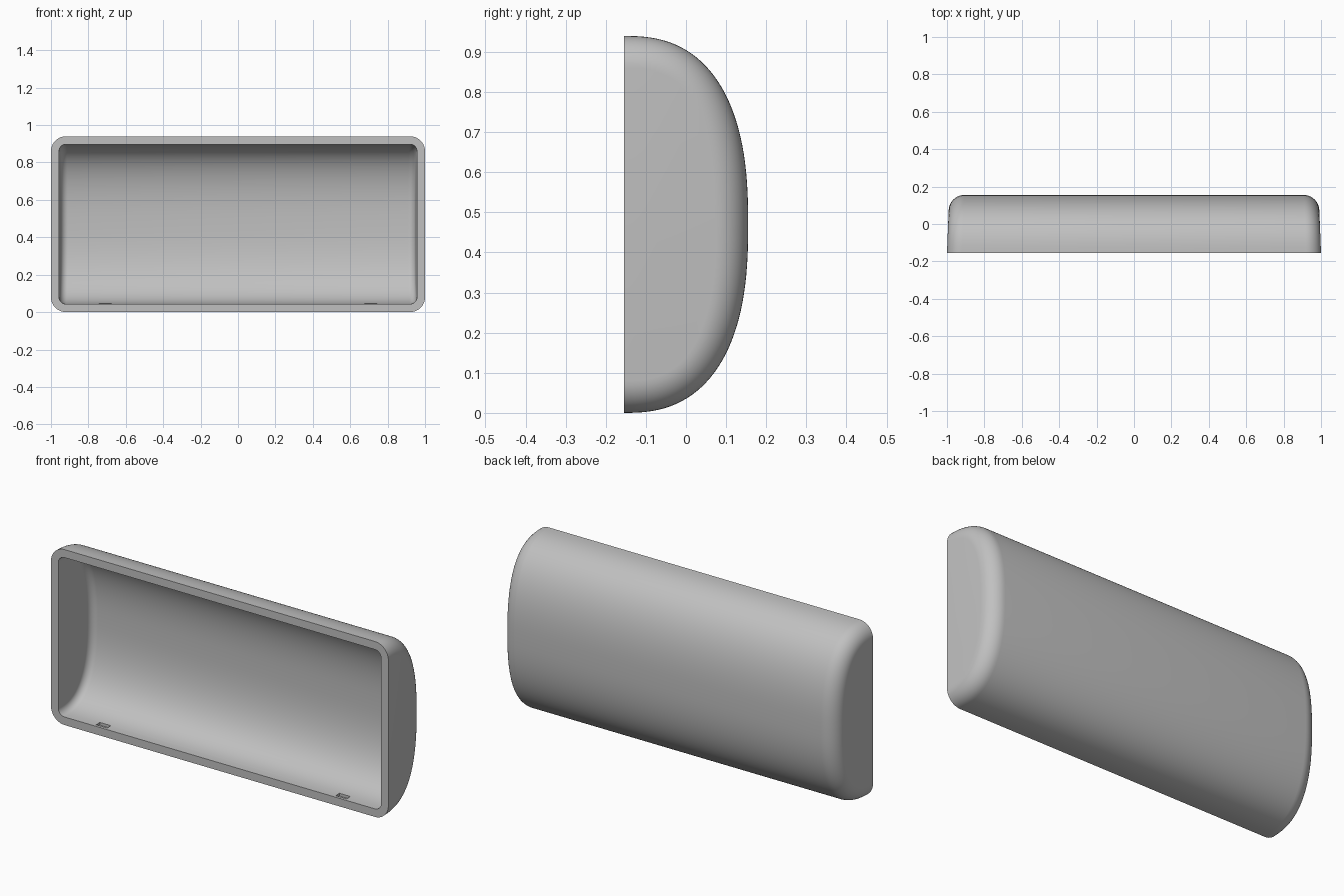
import bpy, bmesh
from math import sin, cos, pi, radians
from mathutils import Matrix

cube = bpy.data.objects.get("Cube")
if cube:
    bpy.data.objects.remove(cube)

FRONT, DEPTH, HALF_H = -0.155, 0.31, 0.47
POWER, DRAFT = 2.5, 0.04
ARC, STEPS = 64, 10

grey = bpy.data.materials.new("plain grey")
grey.use_nodes = True
colour = (0.53, 0.53, 0.53, 1)
grey.diffuse_color = colour
grey.node_tree.nodes["Principled BSDF"].inputs["Base Color"].default_value = colour


def profile(inset):
    """Domed side outline, moved inwards along its normals."""
    points = []
    for i in range(ARC + 1):
        t = pi * i / ARC - pi / 2
        u = max(cos(t), 0) ** (2 / POWER) if 0 < i < ARC else 0
        v = abs(sin(t)) ** (2 / POWER)
        ny, nz = u ** (POWER - 1) / DEPTH, v ** (POWER - 1) / HALF_H
        length = (ny * ny + nz * nz) ** 0.5
        side = 1 if t >= 0 else -1
        points.append((FRONT + DEPTH * u - inset * ny / length,
                       HALF_H + side * (HALF_H * v - inset * nz / length)))
    return points


def skin(bm, half_length, inset, radius):
    """Loft along x with rounded ends and a slight draft; returns the rows."""
    ends = []
    for k in range(STEPS + 1):
        a = pi / 2 * k / STEPS
        ends.append((half_length - radius * (1 - sin(a)), inset + radius * (1 - cos(a))))
    stations = [(-x, d) for x, d in reversed(ends)] + ends
    rows = []
    for x, d in stations:
        s = 1 if x > 0 else -1
        rows.append([bm.verts.new((x - s * DRAFT * (y - FRONT), y, z))
                     for y, z in profile(d)])
    for a, b in zip(rows, rows[1:]):
        for j in range(ARC):
            bm.faces.new((a[j], a[j + 1], b[j + 1], b[j]))
    bm.faces.new(rows[0])
    bm.faces.new(rows[-1])
    return rows


# Hollow cover: outer skin, inner skin and the flat rim joining them
bm = bmesh.new()
outer = skin(bm, 1.0, 0, 0.08)
inner = skin(bm, 0.957, 0.043, 0.037)


def rim_loop(rows):
    return [r[0] for r in rows] + [r[-1] for r in reversed(rows)]


out_loop, in_loop = rim_loop(outer), rim_loop(inner)
for i in range(len(out_loop)):
    bm.faces.new((out_loop[i - 1], out_loop[i], in_loop[i], in_loop[i - 1]))
bmesh.ops.recalc_face_normals(bm, faces=bm.faces)
mesh = bpy.data.meshes.new("cover")
bm.to_mesh(mesh)
bm.free()
mesh.materials.append(grey)
cover = bpy.data.objects.new("cover", mesh)
bpy.context.collection.objects.link(cover)

# Four small catch slots just behind the rim, top and bottom
bm = bmesh.new()
for x in (-0.71, 0.71):
    for z in (0.045, 2 * HALF_H - 0.045):
        bmesh.ops.create_cube(bm, size=1, matrix=Matrix.Translation((x, -0.125, z))
                              @ Matrix.Diagonal((0.065, 0.03, 0.03, 1)))
slot_mesh = bpy.data.meshes.new("slot_cutter")
bm.to_mesh(slot_mesh)
bm.free()
slot_mesh.materials.append(grey)
slots = bpy.data.objects.new("slot_cutter", slot_mesh)
slots.hide_render = True
bpy.context.collection.objects.link(slots)

bpy.context.view_layer.objects.active = cover
cover.select_set(True)
cut = cover.modifiers.new("catch slots", "BOOLEAN")
cut.operation = "DIFFERENCE"
cut.solver = "EXACT"
cut.object = slots
bpy.ops.object.modifier_apply(modifier=cut.name)
bpy.data.objects.remove(slots)

bpy.ops.object.select_all(action="DESELECT")
cover.select_set(True)
bpy.ops.object.shade_smooth_by_angle(angle=radians(30))
